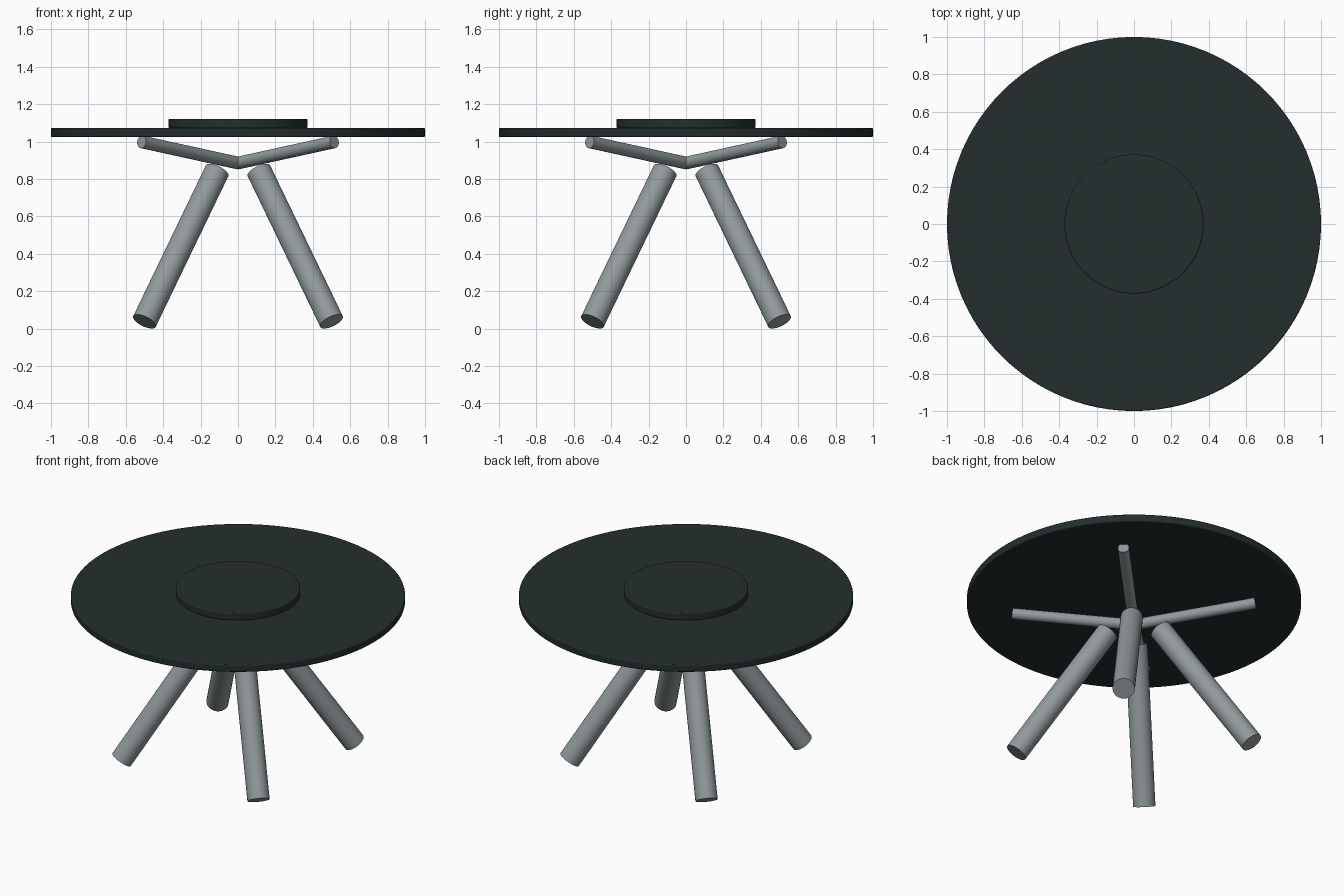
import bpy
import math
from mathutils import Vector

cube = bpy.data.objects.get("Cube")
if cube:
    bpy.data.objects.remove(cube, do_unlink=True)


def make_material(name, colour):
    mat = bpy.data.materials.new(name)
    mat.use_nodes = True
    mat.diffuse_color = colour
    bsdf = next(n for n in mat.node_tree.nodes if n.type == 'BSDF_PRINCIPLED')
    bsdf.inputs["Base Color"].default_value = colour
    return mat


dark = make_material("dark_green_black", (0.017, 0.027, 0.027, 1))
steel = make_material("grey_metal", (0.28, 0.32, 0.33, 1))


def rod(name, start, end, radius, sides, mat, bevel=0):
    """Cylinder between two points, with optionally softened rims."""
    start, end = Vector(start), Vector(end)
    axis = end - start
    bpy.ops.mesh.primitive_cylinder_add(
        vertices=sides, radius=radius, depth=axis.length,
        location=(start + end) / 2,
        rotation=axis.to_track_quat('Z', 'Y').to_euler())
    obj = bpy.context.object
    obj.name = name
    obj.data.materials.append(mat)
    if bevel:
        mod = obj.modifiers.new("soft_rim", 'BEVEL')
        mod.width = bevel
        mod.segments = 3
        mod.limit_method = 'ANGLE'
        mod.angle_limit = math.radians(40)
    bpy.ops.object.shade_smooth_by_angle(angle=math.radians(35))
    return obj


# Round top and the turntable resting on it
rod("table_top", (0, 0, 1.024), (0, 0, 1.072), 1.0, 96, dark, 0.006)
rod("turntable", (0, 0, 1.072), (0, 0, 1.12), 0.372, 96, dark, 0.006)

# Four splayed legs, and four arms rising from the hub to the top
for side, sx in (("left", 1), ("right", -1)):
    for end, sy in (("front", -1), ("back", 1)):
        rod(f"{end}_{side}_leg", (0.5 * sx, 0.5 * sy, 0.038),
            (0.112 * sx, 0.112 * sy, 0.843), 0.067, 32, steel)
        rod(f"{end}_{side}_support_arm", (0, 0, 0.885),
            (0.515 * sx, 0.515 * sy, 0.998), 0.034, 24, steel)
